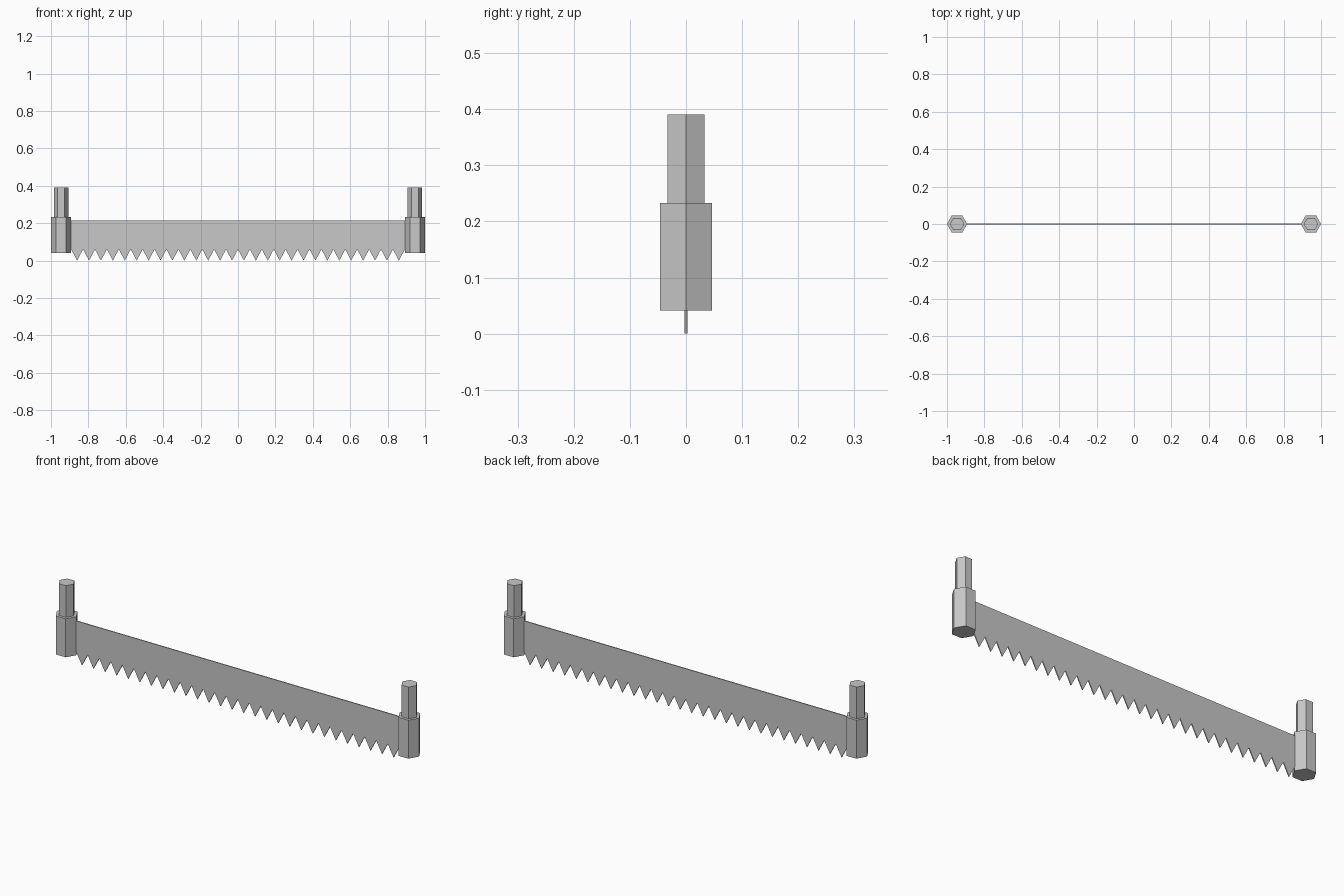
import bpy, bmesh, math

cube = bpy.data.objects.get("Cube")
if cube:
    bpy.data.objects.remove(cube, do_unlink=True)

steel = bpy.data.materials.new("plain_grey")
steel.use_nodes = True
GREY = (0.58, 0.58, 0.58, 1)
steel.diffuse_color = GREY
steel.node_tree.nodes["Principled BSDF"].inputs["Base Color"].default_value = GREY


def add_object(name, bm):
    bmesh.ops.recalc_face_normals(bm, faces=bm.faces)
    mesh = bpy.data.meshes.new(name)
    bm.to_mesh(mesh)
    bm.free()
    mesh.materials.append(steel)
    obj = bpy.data.objects.new(name, mesh)
    bpy.context.collection.objects.link(obj)
    return obj


def extrude_outline(name, points, direction):
    """Fill an outline and extrude it into a solid."""
    bm = bmesh.new()
    face = bm.faces.new([bm.verts.new(p) for p in points])
    extruded = bmesh.ops.extrude_face_region(bm, geom=[face], use_keep_orig=True)
    moved = [g for g in extruded["geom"] if isinstance(g, bmesh.types.BMVert)]
    bmesh.ops.translate(bm, verts=moved, vec=direction)
    return add_object(name, bm)


def hex_prism(name, x, radius, bottom, top):
    corners = [(x + radius * math.cos(math.radians(60 * i)),
                radius * math.sin(math.radians(60 * i)), bottom) for i in range(6)]
    return extrude_outline(name, corners, (0, 0, top - bottom))


# Handles: wide socket with a narrower grip, one at each end
HANDLE_X = 0.946
for side, sign in (("left", 1), ("right", -1)):
    hex_prism(side + "_socket", sign * HANDLE_X, 0.054, 0.041, 0.233)
    hex_prism(side + "_grip", sign * HANDLE_X, 0.0385, 0.233, 0.391)

# Blade: straight back edge and a row of triangular teeth
TEETH = 28
HALF = 0.892
THICK = 0.005
TOP, ROOT = 0.213, 0.06
pitch = 2 * HALF / TEETH
END = HALF + 0.02
outline = [(END, TOP), (-END, TOP), (-END, ROOT)]
for i in range(TEETH):
    start = -HALF + i * pitch
    outline += [(start, ROOT), (start + pitch / 2, 0)]
outline += [(HALF, ROOT), (END, ROOT)]
extrude_outline("saw_blade", [(x, -THICK / 2, z) for x, z in outline], (0, THICK, 0))
